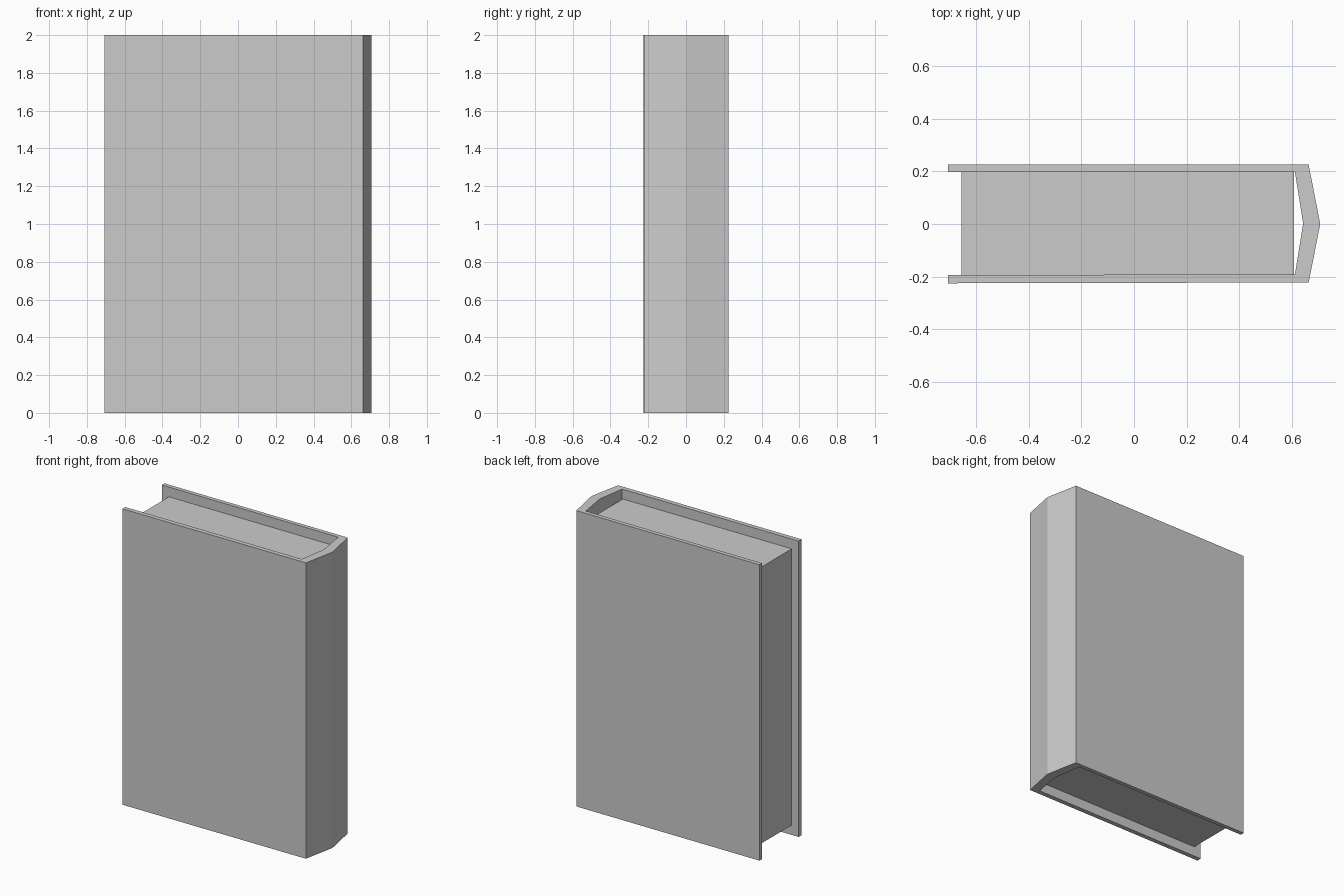
import bpy

if "Cube" in bpy.data.objects:
    bpy.data.objects.remove(bpy.data.objects["Cube"])


def extrude_profile(name, points, z0, z1):
    """Upright prism from a counter-clockwise outline in the xy plane."""
    n = len(points)
    verts = [(x, y, z) for z in (z0, z1) for x, y in points]
    faces = [tuple(reversed(range(n))), tuple(range(n, 2 * n))]
    faces += [(i, (i + 1) % n, n + (i + 1) % n, n + i) for i in range(n)]
    mesh = bpy.data.meshes.new(name)
    mesh.from_pydata(verts, [], faces)
    obj = bpy.data.objects.new(name, mesh)
    bpy.context.collection.objects.link(obj)
    return obj


HEIGHT = 2.0
RECESS = 0.066          # pages sit inside the cover at top and bottom
FORE_EDGE = -0.707      # open side of the cover

# Hard cover: two boards joined by a pointed spine
outer = [(FORE_EDGE, -0.225), (0.663, -0.222), (0.707, 0.0),
         (0.663, 0.225), (FORE_EDGE, 0.225)]
inner = [(FORE_EDGE, 0.197), (0.611, 0.197), (0.642, 0.002),
         (0.611, -0.191), (FORE_EDGE, -0.194)]
extrude_profile("cover", outer + inner, 0.0, HEIGHT)

# Page block, with a gap behind the spine
pages = [(-0.655, -0.194), (0.607, -0.191), (0.607, 0.197), (-0.655, 0.197)]
extrude_profile("pages", pages, RECESS, HEIGHT - RECESS)
